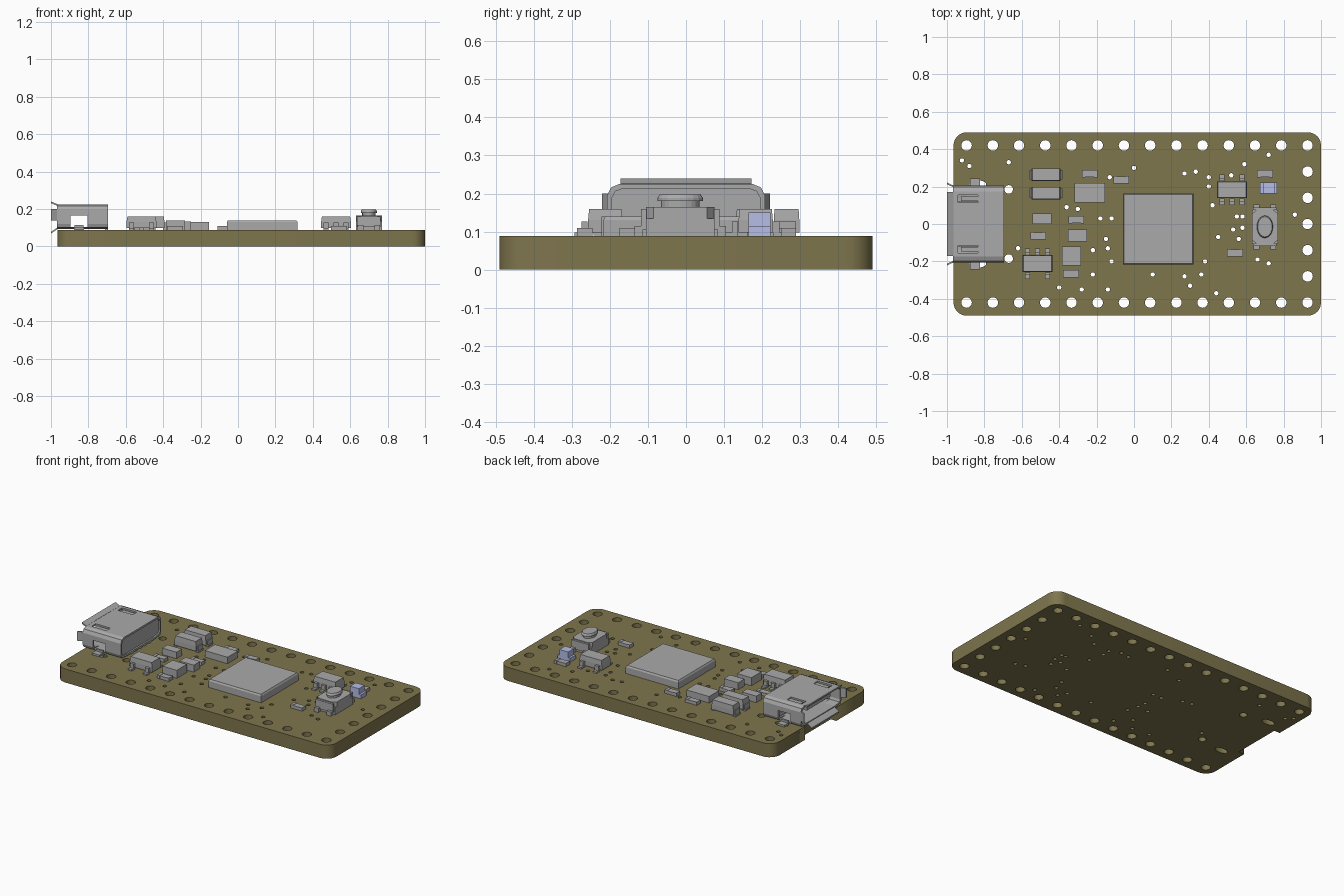
import bpy, bmesh, math
from mathutils import Vector

if "Cube" in bpy.data.objects:
    bpy.data.objects.remove(bpy.data.objects["Cube"])


def material(name, rgb):
    m = bpy.data.materials.new(name)
    m.use_nodes = True
    m.diffuse_color = (*rgb, 1)
    m.node_tree.nodes["Principled BSDF"].inputs["Base Color"].default_value = (*rgb, 1)
    return m


OLIVE = material("olive board", (0.21, 0.18, 0.075))
GREY = material("grey metal", (0.40, 0.40, 0.40))
LILAC = material("pale lilac", (0.50, 0.55, 0.86))
TOP = 0.088


def add_mesh(name, bm, mat):
    bmesh.ops.recalc_face_normals(bm, faces=bm.faces)
    me = bpy.data.meshes.new(name)
    bm.to_mesh(me)
    bm.free()
    me.materials.append(mat)
    ob = bpy.data.objects.new(name, me)
    bpy.context.collection.objects.link(ob)
    return ob


def prism(name, outline, lo, hi, mat=GREY, axis="z", top_scale=1.0):
    """Extrude an outline along an axis, optionally shrinking the far end."""
    bm = bmesh.new()
    mid = sum((Vector(p) for p in outline), Vector((0, 0))) / len(outline)
    place = {"z": lambda p, t: (p[0], p[1], t), "x": lambda p, t: (t, p[0], p[1]),
             "y": lambda p, t: (p[0], t, p[1])}[axis]
    a = [bm.verts.new(place(p, lo)) for p in outline]
    b = [bm.verts.new(place(mid + (Vector(p) - mid) * top_scale, hi)) for p in outline]
    bm.faces.new(a)
    bm.faces.new(b)
    for i in range(len(a)):
        j = (i + 1) % len(a)
        bm.faces.new((a[i], a[j], b[j], b[i]))
    return add_mesh(name, bm, mat)


def box(name, x, y, z, mat=GREY, bevel=0):
    ob = prism(name, [(x[0], y[0]), (x[1], y[0]), (x[1], y[1]), (x[0], y[1])], z[0], z[1], mat)
    if bevel:
        mod = ob.modifiers.new("soft edges", "BEVEL")
        mod.width, mod.segments = bevel, 1
    return ob


def centred(name, cx, cy, w, d, z0, z1, mat=GREY, bevel=0):
    return box(name, (cx - w / 2, cx + w / 2), (cy - d / 2, cy + d / 2), (z0, z1), mat, bevel)


def ellipse(cx, cy, rx, ry, n):
    return [(cx + rx * math.cos(math.tau * i / n), cy + ry * math.sin(math.tau * i / n)) for i in range(n)]


# Circuit board: filled outline with a connector notch and round holes
def corner(cx, cy, start):
    return [(cx + 0.07 * math.cos(math.radians(start + a)), cy + 0.07 * math.sin(math.radians(start + a)))
            for a in range(0, 91, 15)]


L, R, H = -0.965, 1.0, 0.49
outline = corner(R - 0.07, -H + 0.07, 270) + corner(R - 0.07, H - 0.07, 0) + corner(L + 0.07, H - 0.07, 90)
outline += [(L, 0.16), (L + 0.04, 0.16), (L + 0.04, -0.16), (L, -0.16)] + corner(L + 0.07, -H + 0.07, 180)
loops = [outline]
for i in range(14):
    loops += [ellipse(-0.895 + 0.1402 * i, s * 0.42, 0.028, 0.028, 20) for s in (-1, 1)]
loops += [ellipse(0.928, 0.14 * i, 0.028, 0.028, 20) for i in range(-2, 3)]
for s in (-1, 1):
    loops.append(ellipse(-0.67, s * 0.185, 0.023, 0.023, 16))
    loops.append(ellipse(-0.835, s * 0.212, 0.045, 0.022, 16))
# Small drilled vias, in hundredths
vias = [(-92, 34), (-88, 31), (-67, 33), (0, 30), (-13, 25), (-36, 9), (-30, 8), (-18, 3), (-12, 3), (-15, -8),
        (-14, -13), (-12, -20), (-22, -14), (-22, -27), (-40, -34), (-28, -35), (-14, -35), (-62, -13), (10, -27),
        (27, -28), (30, -33), (36, -27), (38, -20), (44, -37), (45, -7), (42, 10), (40, 20), (40, 25), (33, 28),
        (27, 27), (52, 26), (59, 32), (72, 37), (86, 5), (58, 4), (55, 4), (53, -3), (58, -2), (56, -8),
        (66, -19), (72, -21)]
loops += [ellipse(x / 100, y / 100, 0.012, 0.012, 10) for x, y in vias]
curve = bpy.data.curves.new("circuit_board", "CURVE")
curve.dimensions, curve.fill_mode, curve.extrude = "2D", "BOTH", TOP / 2
for loop in loops:
    sp = curve.splines.new("POLY")
    sp.points.add(len(loop) - 1)
    for p, co in zip(sp.points, loop):
        p.co = (*co, 0, 1)
    sp.use_cyclic_u = True
temp = bpy.data.objects.new("board_outline", curve)
bpy.context.collection.objects.link(temp)
bpy.context.view_layer.update()
mesh = bpy.data.meshes.new_from_object(temp.evaluated_get(bpy.context.evaluated_depsgraph_get()))
bpy.data.objects.remove(temp)
mesh.materials.clear()
mesh.materials.append(OLIVE)
board = bpy.data.objects.new("circuit_board", mesh)
board.location.z = TOP / 2
bpy.context.collection.objects.link(board)

# Main processor chip
box("processor_base", (-0.06, 0.318), (-0.217, 0.163), (TOP, 0.13))
prism("processor_lid", [(-0.06, -0.217), (0.318, -0.217), (0.318, 0.163), (-0.06, 0.163)], 0.13, 0.14, top_scale=0.97)

# Small flat components: centre, size, top height
chips = [(-0.237, 0.167, 0.163, 0.104, 0.13), (-0.334, -0.171, 0.102, 0.102, 0.14),
         (-0.302, -0.062, 0.102, 0.064, 0.133), (-0.492, 0.028, 0.102, 0.056, 0.13)]
for i, (x, y, w, d, top) in enumerate(chips):
    centred(f"passive_block_{i}", x, y, w, d, TOP, top)
for i, (x, y) in enumerate([(-0.337, -0.266), (-0.512, -0.064), (-0.308, 0.024), (-0.237, 0.269),
                            (-0.068, 0.236), (0.7, 0.269), (0.54, -0.155)]):
    centred(f"capacitor_{i}", x, y, 0.05, 0.038, TOP, 0.108)
    for s in (-1, 1):
        centred(f"capacitor_{i}_end_{s}", x + s * 0.033, y, 0.018, 0.04, TOP, 0.11)


# Five-legged regulators and two-legged diodes
def leg(name, x, y, dx, dy):
    w, d = (0.026, 0.016) if dy else (0.016, 0.05)
    centred(name + "_upright", x + dx * 0.006, y + dy * 0.006, w, d, TOP, 0.127)
    fw, fd = (0.026, 0.022) if dy else (0.012, 0.05)
    centred(name + "_foot", x + dx * 0.012, y + dy * 0.022, fw, fd, TOP, 0.098)


def tapered_body(name, cx, cy, w, d):
    rect = [(cx - w / 2, cy - d / 2), (cx + w / 2, cy - d / 2), (cx + w / 2, cy + d / 2), (cx - w / 2, cy + d / 2)]
    prism(name + "_lower", rect, 0.098, 0.13)
    prism(name + "_upper", rect, 0.13, 0.16, top_scale=0.94)


for name, cx, cy, side in (("left_regulator", -0.516, -0.212, 1), ("right_regulator", 0.524, 0.183, -1)):
    tapered_body(name, cx, cy, 0.16, 0.09)
    for k in (-1, 0, 1):
        leg(f"{name}_leg_{k}", cx + k * 0.054, cy + side * 0.048, 0, side)
        if k:
            leg(f"{name}_back_leg_{k}", cx + k * 0.054, cy - side * 0.048, 0, -side)
for name, cy in (("rear_diode", 0.264), ("front_diode", 0.165)):
    tapered_body(name, -0.47, cy, 0.155, 0.067)
    for s in (-1, 1):
        leg(f"{name}_leg_{s}", -0.47 + s * 0.07, cy, s, 0)

# Indicator light
centred("light_base", 0.72, 0.193, 0.062, 0.058, TOP, 0.113, LILAC)
centred("light_lens", 0.72, 0.193, 0.062, 0.058, 0.113, 0.15, LILAC)
for s in (-1, 1):
    centred(f"light_terminal_{s}", 0.72 + s * 0.037, 0.193, 0.016, 0.058, TOP, 0.113, LILAC)

# Push button
bx, by = 0.7, -0.015
oct_body = [(bx + u * sx, by + v * sy) for sx, sy, pts in
            ((1, 1, ((0.07, 0.07), (0.045, 0.09))), (-1, 1, ((0.045, 0.09), (0.07, 0.07))),
             (-1, -1, ((0.07, 0.07), (0.045, 0.09))), (1, -1, ((0.045, 0.09), (0.07, 0.07)))) for u, v in pts]
centred("button_base", bx, by, 0.14, 0.18, TOP, 0.135)
prism("button_case", oct_body, 0.135, 0.165)
prism("button_neck", ellipse(bx, by, 0.036, 0.05, 20), 0.16, 0.18)
prism("button_cap", ellipse(bx, by, 0.043, 0.06, 20), 0.18, 0.188)
prism("button_cap_top", ellipse(bx, by, 0.043, 0.06, 20), 0.188, 0.197, top_scale=0.9)
for s in (-1, 1):
    centred(f"button_bracket_{s}", bx, by + s * 0.096, 0.125, 0.014, 0.105, 0.16)
    for t in (-1, 1):
        centred(f"button_foot_{s}_{t}", bx + t * 0.045, by + s * 0.109, 0.03, 0.022, TOP, 0.115)

# Connector shell: thin hollow profile with side windows and latch slots
half = [(0.145, 0.093), (0.2, 0.102), (0.207, 0.12), (0.207, 0.195), (0.197, 0.216), (0.175, 0.225)]
profile = half + [(-y, z) for y, z in reversed(half)]
inner = [(y * 0.94, 0.16 + (z - 0.16) * 0.82) for y, z in profile]
bm = bmesh.new()
rings = [[bm.verts.new((x, y, z)) for y, z in pts] for x, pts in
         ((-0.968, profile), (-0.695, profile), (-0.695, inner), (-0.968, inner))]
for k in range(4):
    a, b = rings[k], rings[(k + 1) % 4]
    for i in range(len(a)):
        j = (i + 1) % len(a)
        bm.faces.new((a[i], a[j], b[j], b[i]))
shell = add_mesh("connector_shell", bm, GREY)
cutters = [centred("window_cutter", -0.85, 0, 0.09, 0.6, 0.105, 0.165)]
cutters += [centred("latch_cutter", -0.887, s * 0.135, 0.106, 0.042, 0.205, 0.26) for s in (-1, 1)]
for c in cutters:
    c.hide_render = c.hide_viewport = True
    mod = shell.modifiers.new("opening", "BOOLEAN")
    mod.operation, mod.solver, mod.object = "DIFFERENCE", "EXACT", c
prism("connector_back", inner, -0.79, -0.705, axis="x")
box("connector_tongue", (-0.95, -0.78), (-0.12, 0.12), (0.17, 0.19))

# Flared lips, latch springs, feet and rear pins
for name, z, dz in (("top_lip", 0.217, 0.014), ("bottom_lip", 0.092, -0.022)):
    prism(name, [(-0.966, z), (-0.999, z + dz), (-0.999, z + dz + 0.009), (-0.966, z + 0.009)],
          *((-0.172, 0.172) if dz > 0 else (-0.14, 0.14)), axis="y")
for s in (-1, 1):
    prism(f"side_lip_{s}", [(-0.966, s * 0.197), (-0.999, s * 0.212), (-0.999, s * 0.221), (-0.966, s * 0.206)],
          0.14, 0.2)
    centred(f"latch_spring_{s}", -0.88, s * 0.135, 0.092, 0.026, 0.207, 0.219)
    centred(f"mount_foot_{s}", -0.85, s * 0.22, 0.052, 0.046, 0.09, 0.102)
    centred(f"mount_leg_{s}", -0.85, s * 0.2, 0.05, 0.012, 0.06, 0.115)
for i in range(-2, 3):
    centred(f"connector_pin_{i}", -0.703, i * 0.045, 0.018, 0.02, TOP, 0.105)
